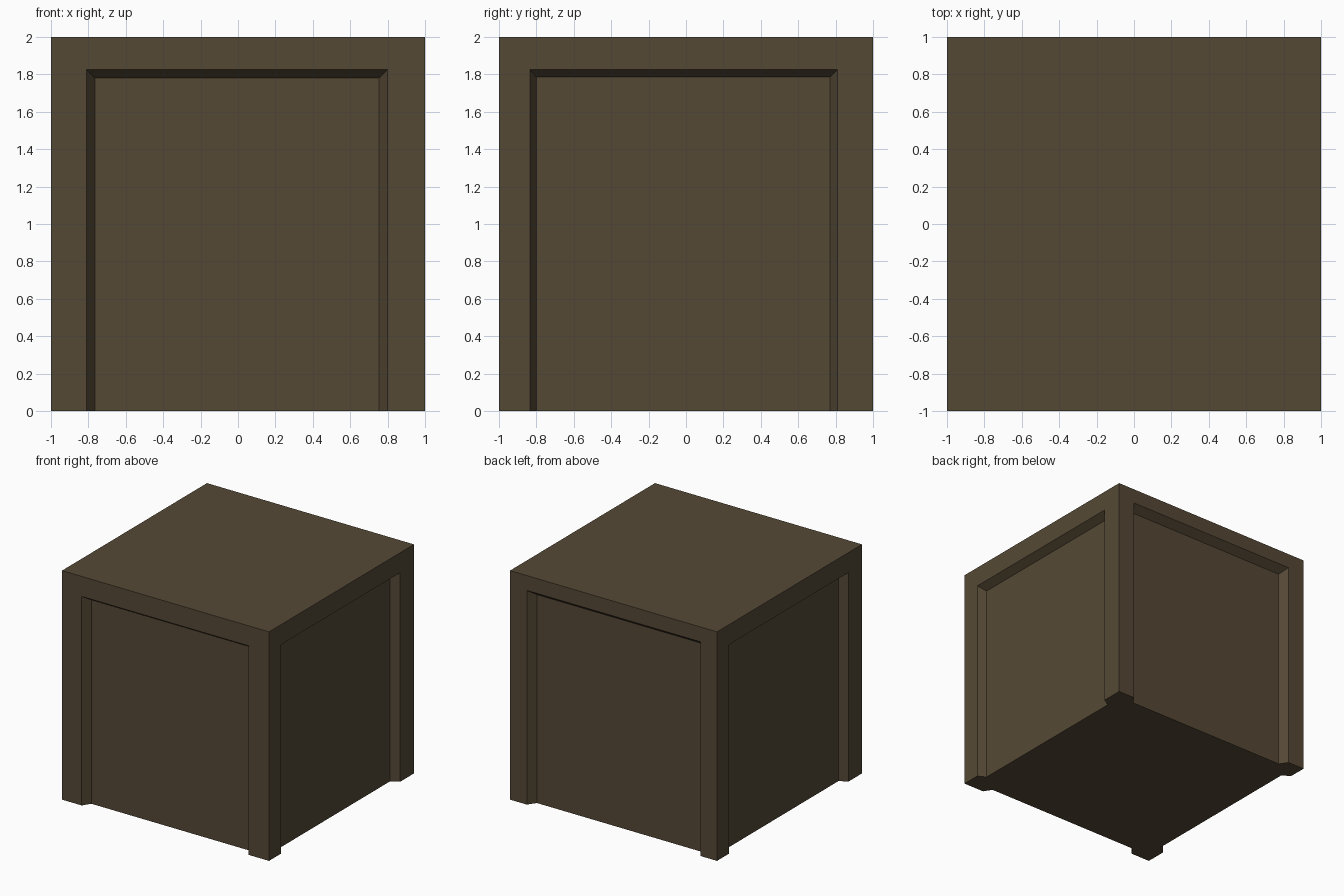
import bpy, bmesh, math
from mathutils import Matrix

if "Cube" in bpy.data.objects:
    bpy.data.objects.remove(bpy.data.objects["Cube"])

DEPTH = 0.07  # how far each side panel is sunk

brown = bpy.data.materials.new("dark brown")
brown.diffuse_color = (0.09, 0.066, 0.036, 1)
brown.use_nodes = True
brown.node_tree.nodes["Principled BSDF"].inputs["Base Color"].default_value = brown.diffuse_color

# Solid block
bpy.ops.mesh.primitive_cube_add(size=2, location=(0, 0, 1))
block = bpy.context.object
block.name = "panelled_block"
block.data.materials.append(brown)


def panel_cutter(name, turn, outer, inner):
    """Tapered cutter for one sunk panel; outer/inner = (left, right, top)."""
    rim = [2 * o - i for o, i in zip(outer, inner)]  # same slope carried outside
    bm = bmesh.new()
    rings = []
    for (l, r, t), y in ((rim, -1 - DEPTH), (inner, -1 + DEPTH)):
        rings.append([bm.verts.new(p) for p in
                      ((l, y, -0.2), (r, y, -0.2), (r, y, t), (l, y, t))])
    a, b = rings
    bm.faces.new(a)
    bm.faces.new(b[::-1])
    for i in range(4):
        j = (i + 1) % 4
        bm.faces.new((a[j], a[i], b[i], b[j]))
    bmesh.ops.recalc_face_normals(bm, faces=bm.faces)
    bm.transform(Matrix.Rotation(math.radians(turn), 4, 'Z'))
    mesh = bpy.data.meshes.new(name)
    bm.to_mesh(mesh)
    bm.free()
    mesh.materials.append(brown)
    ob = bpy.data.objects.new(name, mesh)
    bpy.context.collection.objects.link(ob)
    ob.hide_render = True
    return ob


# Sunk panels on the four sides, open at the floor
panels = [
    ("front_cutter", 0, (-0.81, 0.80, 1.825), (-0.765, 0.755, 1.78)),
    ("right_cutter", 90, (-0.835, 0.81, 1.825), (-0.80, 0.77, 1.785)),
    ("back_cutter", 180, (-0.838, 0.838, 1.87), (-0.79, 0.79, 1.82)),
    ("left_cutter", 270, (-0.838, 0.815, 1.825), (-0.80, 0.775, 1.785)),
]
bpy.context.view_layer.objects.active = block
for spec in panels:
    cutter = panel_cutter(*spec)
    mod = block.modifiers.new(spec[0], 'BOOLEAN')
    mod.operation = 'DIFFERENCE'
    mod.solver = 'EXACT'
    mod.object = cutter
    bpy.ops.object.modifier_apply(modifier=mod.name)
    bpy.data.objects.remove(cutter, do_unlink=True)
